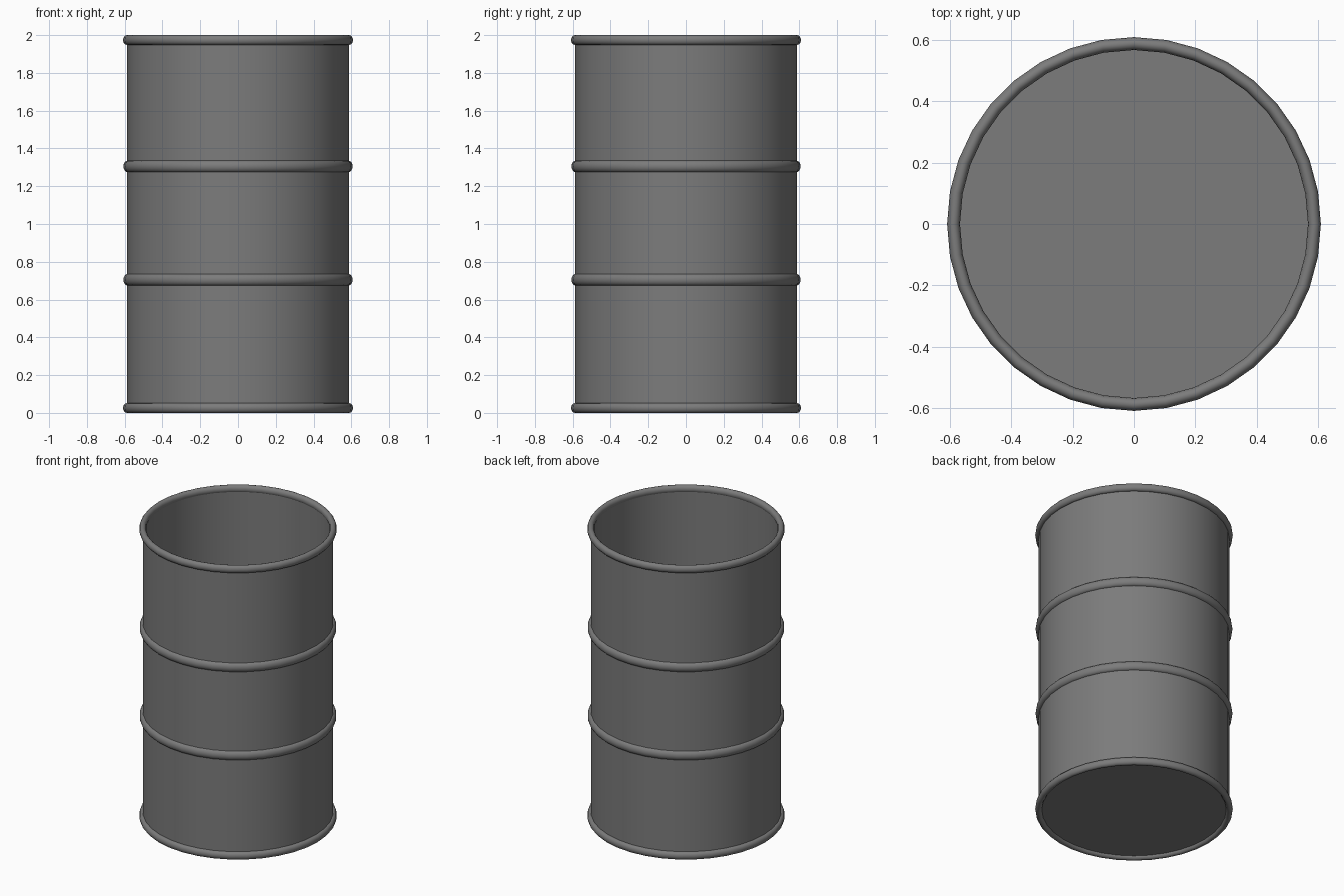
import bpy
import bmesh
from math import cos, sin, pi, radians

cube = bpy.data.objects.get("Cube")
if cube:
    bpy.data.objects.remove(cube, do_unlink=True)

SIDES = 36
WALL = 0.587
INNER = 0.572

steel = bpy.data.materials.new("grey steel")
steel.use_nodes = True
colour = (0.2, 0.2, 0.2, 1)
steel.diffuse_color = colour
steel.node_tree.nodes["Principled BSDF"].inputs["Base Color"].default_value = colour


def lathe(name, profile, closed):
    """Spin (radius, height) points around z; a zero radius makes a pole."""
    bm = bmesh.new()
    rings = []
    for r, z in profile:
        if r == 0:
            rings.append([bm.verts.new((0, 0, z))] * SIDES)
        else:
            rings.append([bm.verts.new((r * cos(2 * pi * i / SIDES),
                                        r * sin(2 * pi * i / SIDES), z))
                          for i in range(SIDES)])
    pairs = list(zip(rings, rings[1:]))
    if closed:
        pairs.append((rings[-1], rings[0]))
    for a, b in pairs:
        for i in range(SIDES):
            j = (i + 1) % SIDES
            corners = list(dict.fromkeys((a[i], a[j], b[j], b[i])))
            bm.faces.new(corners)
    bmesh.ops.recalc_face_normals(bm, faces=bm.faces)
    mesh = bpy.data.meshes.new(name)
    bm.to_mesh(mesh)
    bm.free()
    mesh.materials.append(steel)
    obj = bpy.data.objects.new(name, mesh)
    bpy.context.collection.objects.link(obj)
    bpy.ops.object.select_all(action="DESELECT")
    obj.select_set(True)
    bpy.context.view_layer.objects.active = obj
    bpy.ops.object.shade_smooth_by_angle(angle=radians(40))
    return obj


def oval(radius, height, half_width, half_height, count=12):
    """Rounded cross-section for a rim."""
    return [(radius + half_width * cos(2 * pi * k / count),
             height + half_height * sin(2 * pi * k / count)) for k in range(count)]


def half_oval(height, bulge, half_height, count=8):
    """Cross-section of a hoop that swells out of the wall only."""
    return [(WALL - 0.004 + bulge * sin(pi * k / count),
             height - half_height * cos(pi * k / count)) for k in range(count + 1)]


# Open drum: floor underside, outer wall, inner wall, floor
lathe("drum_body", [(0, 0.02), (WALL, 0.02), (WALL, 1.975),
                    (INNER, 1.975), (INNER, 0.035), (0, 0.035)], False)

# Rolled rims at both ends
for name, z in (("bottom_rim", 0.026), ("top_rim", 1.974)):
    lathe(name, oval(0.588, z, 0.021, 0.026), True)

# Raised hoops around the wall
for name, z in (("lower_hoop", 0.705), ("upper_hoop", 1.305)):
    lathe(name, half_oval(z, 0.024, 0.031), True)
